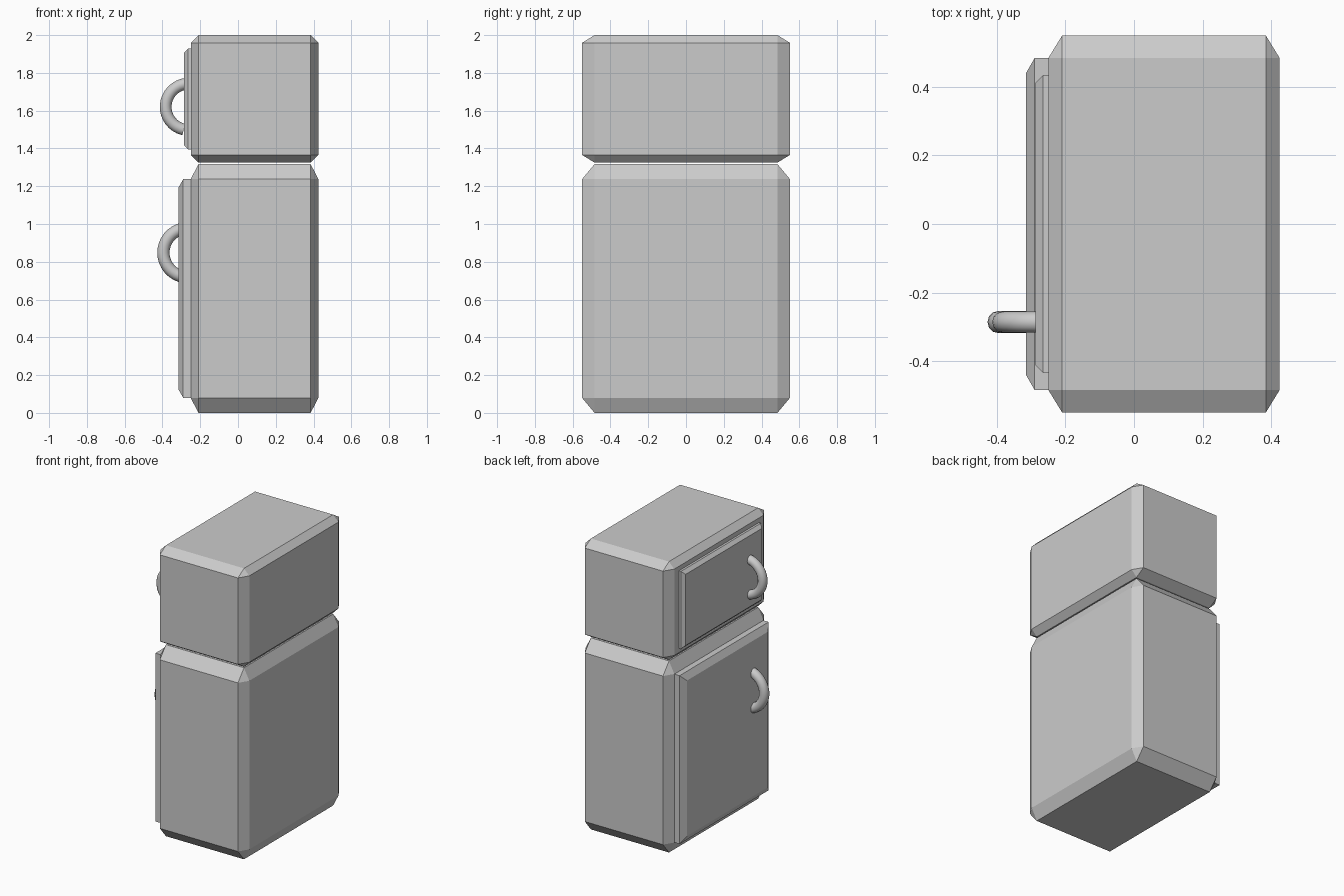
import bpy, bmesh
from math import radians
from mathutils import Vector, Matrix

if "Cube" in bpy.data.objects:
    bpy.data.objects.remove(bpy.data.objects["Cube"])


def finish(name, bm, smooth=False):
    bmesh.ops.recalc_face_normals(bm, faces=bm.faces[:])
    me = bpy.data.meshes.new(name)
    bm.to_mesh(me)
    bm.free()
    ob = bpy.data.objects.new(name, me)
    bpy.context.collection.objects.link(ob)
    if smooth:
        bpy.context.view_layer.objects.active = ob
        ob.select_set(True)
        bpy.ops.object.shade_smooth_by_angle(angle=radians(40))
        ob.select_set(False)
    return ob


# Chamfered cabinet: unit cube bevelled first, then stretched to size
def cabinet(name, lo, hi):
    lo, hi = Vector(lo), Vector(hi)
    bm = bmesh.new()
    bmesh.ops.create_cube(bm, size=1)
    bmesh.ops.bevel(bm, geom=bm.edges[:], offset=0.06, segments=1,
                    affect='EDGES', profile=0.5)
    bmesh.ops.scale(bm, vec=hi - lo, verts=bm.verts)
    bmesh.ops.translate(bm, vec=(lo + hi) / 2, verts=bm.verts)
    return finish(name, bm)


# Door panel: stacked rectangles, the last one stepping in for the chamfer
def door(name, half_y, z0, z1, x_back, x_edge, x_face, step):
    bm = bmesh.new()
    rings = []
    for x, s in ((x_back, 0), (x_edge, 0), (x_face, step)):
        y, a, b = half_y - s, z0 + s, z1 - s
        rings.append([bm.verts.new((x, *p)) for p in
                      ((-y, a), (y, a), (y, b), (-y, b))])
    for r, q in zip(rings, rings[1:]):
        for i in range(4):
            j = (i + 1) % 4
            bm.faces.new((r[i], r[j], q[j], q[i]))
    bm.faces.new(rings[0])
    bm.faces.new(rings[-1])
    return finish(name, bm)


# Handle: circle spun into a capped arc
def handle(name, center, major, minor, start, end):
    c = Vector(center)
    bm = bmesh.new()
    ring = bmesh.ops.create_circle(
        bm, cap_ends=True, segments=12, radius=minor,
        matrix=Matrix.Translation(c + Vector((-major, 0, 0))))
    bmesh.ops.rotate(bm, cent=c, matrix=Matrix.Rotation(radians(start), 3, 'Y'),
                     verts=ring['verts'])
    start_cap = bm.faces[:]
    cap_verts = [v.co.copy() for v in start_cap[0].verts]
    bmesh.ops.spin(bm, geom=bm.faces[:] + bm.edges[:] + bm.verts[:], cent=c,
                   axis=(0, 1, 0), angle=radians(end - start), steps=16)
    if not any(len(f.verts) == 12 and
               (f.calc_center_median() - sum(cap_verts, Vector()) / 12).length < 1e-4
               for f in bm.faces):
        bm.faces.new([bm.verts.new(p) for p in cap_verts])
    bmesh.ops.remove_doubles(bm, verts=bm.verts[:], dist=1e-5)
    return finish(name, bm, smooth=True)


# Fridge and freezer bodies
cabinet("fridge_body", (-0.25, -0.55, 0), (0.425, 0.55, 1.317))
cabinet("freezer_body", (-0.25, -0.55, 1.325), (0.425, 0.55, 2.0))

# Doors on the -x side
door("fridge_door", 0.484, 0.08, 1.237, -0.245, -0.29, -0.315, 0.044)
door("freezer_door", 0.435, 1.395, 1.928, -0.245, -0.265, -0.287, 0.022)

# Curved handles
handle("fridge_handle", (-0.265, -0.286, 0.848), 0.13, 0.0325, -80, 80)
handle("freezer_handle", (-0.26, -0.286, 1.62), 0.123, 0.031, -77, 85)
